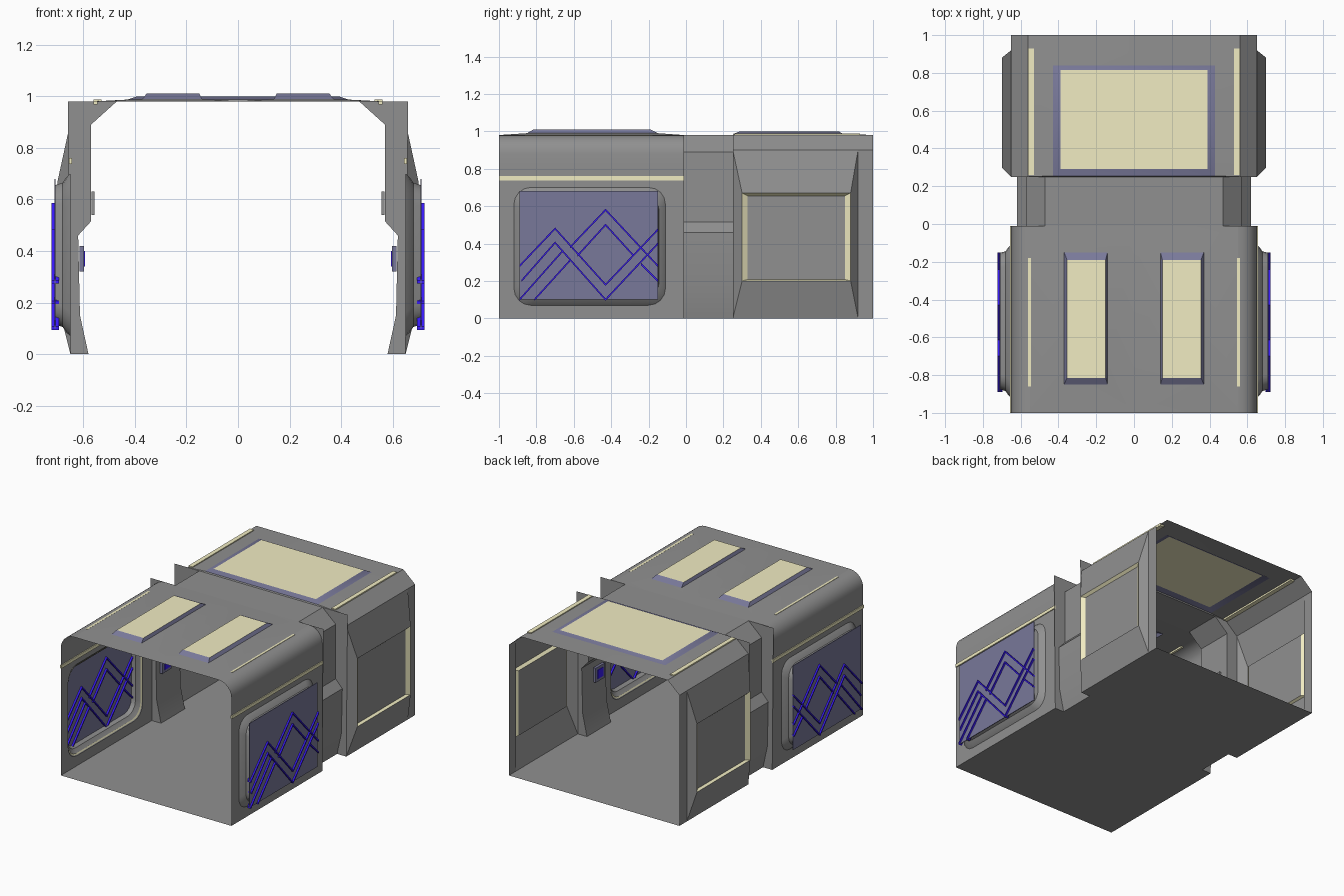
import bpy, bmesh, math

if "Cube" in bpy.data.objects:
    bpy.data.objects.remove(bpy.data.objects["Cube"])

GREY = (0.28, 0.28, 0.28, 1)
CREAM = (0.88, 0.84, 0.54, 1)
SLATE = (0.19, 0.19, 0.32, 1)
BLUE = (0.04, 0.01, 0.95, 1)
mats = {}


def finish(name, verts, faces, color=GREY, mirror=True, smooth=False):
    """Make an object, weld it, and mirror it to the other side."""
    me = bpy.data.meshes.new(name)
    me.from_pydata(verts, [], faces)
    bm = bmesh.new()
    bm.from_mesh(me)
    bmesh.ops.remove_doubles(bm, verts=bm.verts, dist=1e-5)
    bmesh.ops.recalc_face_normals(bm, faces=bm.faces)
    bm.to_mesh(me)
    bm.free()
    ob = bpy.data.objects.new(name, me)
    bpy.context.collection.objects.link(ob)
    if color not in mats:
        mats[color] = bpy.data.materials.new("paint")
        mats[color].diffuse_color = color
    me.materials.append(mats[color])
    if mirror:
        ob.modifiers.new("mirror", 'MIRROR')
    if smooth:
        bpy.ops.object.select_all(action='DESELECT')
        ob.select_set(True)
        bpy.context.view_layer.objects.active = ob
        bpy.ops.object.shade_smooth_by_angle(angle=math.radians(35))
    return ob


def loft(name, axis, loops, cap=False, seg=4, **kw):
    """Bridge (rounded) rectangles: each is depth, a0, a1, b0, b1, radius."""
    verts, faces, n = [], [], 4 * (seg + 1)
    for d, a0, a1, b0, b1, r in loops:
        corners = ((a1 - r, b1 - r), (a0 + r, b1 - r), (a0 + r, b0 + r), (a1 - r, b0 + r))
        for q, (ca, cb) in enumerate(corners):
            for k in range(seg + 1):
                t = (q + k / seg) * math.pi / 2
                a, b = ca + r * math.cos(t), cb + r * math.sin(t)
                verts.append((d, a, b) if axis == 'X' else (a, b, d))
    for i in range(len(loops) - 1):
        for k in range(n):
            m = (k + 1) % n
            faces.append((i * n + k, i * n + m, i * n + n + m, i * n + n + k))
    if cap:
        faces.append(tuple(range((len(loops) - 1) * n, len(loops) * n)))
    return finish(name, verts, faces, **kw)


def sweep(name, profile, y0, y1, **kw):
    """Extrude an open x,z profile along y."""
    n = len(profile)
    verts = [(x, y, z) for y in (y0, y1) for x, z in profile]
    faces = [(i, i + 1, n + i + 1, n + i) for i in range(n - 1)]
    return finish(name, verts, faces, **kw)


def box(name, x0, x1, y0, y1, z0, z1, **kw):
    verts = [(x, y, z) for x in (x0, x1) for y in (y0, y1) for z in (z0, z1)]
    faces = [(0, 1, 3, 2), (4, 6, 7, 5), (0, 4, 5, 1), (2, 3, 7, 6), (0, 2, 6, 4), (1, 5, 7, 3)]
    finish(name, verts, faces, **kw)


# Floor, narrowed at the rib
half = [(0.65, -1), (0.65, -0.01), (0.58, -0.01), (0.58, 0.25), (0.65, 0.25), (0.65, 1)]
outline = half + [(-x, y) for x, y in reversed(half)]
finish("floor", [(x, y, 0) for x, y in outline], [tuple(range(12))], mirror=False)

# Front bay: wall with opening, bulging niche, rounded shoulder, roof with skylight hole
loft("front_wall", 'X', [(0.65, -1, -0.01, 0, 0.735, 0), (0.65, -0.92, -0.11, 0.07, 0.70, 0.09)])
loft("front_niche", 'X', [(0.65, -0.92, -0.11, 0.07, 0.70, 0.09),
                          (0.665, -0.907, -0.123, 0.083, 0.687, 0.09),
                          (0.68, -0.885, -0.145, 0.105, 0.665, 0.08),
                          (0.71, -0.875, -0.152, 0.115, 0.655, 0.08)], smooth=True)
loft("niche_trim", 'X', [(0.653, -0.915, -0.115, 0.075, 0.695, 0.09),
                         (0.657, -0.907, -0.123, 0.083, 0.687, 0.09)], color=CREAM)
box("wall_light_band", 0.644, 0.656, -1, -0.01, 0.738, 0.76, color=CREAM)
shoulder = [(0.65, 0.735), (0.65, 0.80)]
shoulder += [(0.55 + 0.10 * math.cos(t), 0.88 + 0.10 * math.sin(t))
             for t in [i * math.pi / 12 for i in range(7)]]
sweep("front_shoulder", shoulder, -1, -0.01, smooth=True)
loft("front_roof", 'Z', [(0.98, 0, 0.55, -1, -0.01, 0), (0.99, 0.14, 0.37, -0.85, -0.15, 0)],
     seg=1, smooth=True)
loft("front_skylight_frame", 'Z', [(0.99, 0.14, 0.37, -0.85, -0.15, 0),
                                   (1.01, 0.15, 0.355, -0.815, -0.19, 0)],
     seg=1, color=SLATE, smooth=True)
loft("front_skylight", 'Z', [(1.01, 0.15, 0.355, -0.815, -0.19, 0)], cap=True, seg=1, color=CREAM)
box("front_roof_strip", 0.545, 0.56, -0.86, -0.18, 0.968, 0.981, color=CREAM)

# Decorated screen closing the niche, with zigzag fins
box("niche_screen", 0.707, 0.712, -0.89, -0.15, 0.10, 0.68, color=SLATE)
zigzags = [
    [(-0.89, 0.28), (-0.70, 0.48), (-0.43, 0.18), (-0.15, 0.475)],
    [(-0.88, 0.20), (-0.70, 0.405), (-0.43, 0.10), (-0.15, 0.40)],
    [(-0.62, 0.38), (-0.43, 0.58), (-0.15, 0.28)],
    [(-0.58, 0.335), (-0.43, 0.50), (-0.28, 0.335)],
    [(-0.24, 0.29), (-0.15, 0.20)],
    [(-0.89, 0.10), (-0.66, 0.36)],
    [(-0.81, 0.10), (-0.62, 0.31)],
]
w, verts, faces = 0.006, [], []
for line in zigzags:
    for (ya, za), (yb, zb) in zip(line, line[1:]):
        i = len(verts)
        for x in (0.695, 0.723):
            verts += [(x, ya, za - w), (x, yb, zb - w), (x, yb, zb + w), (x, ya, za + w)]
        faces += [(i, i + 1, i + 2, i + 3), (i + 4, i + 5, i + 6, i + 7)]
        faces += [(i + k, i + (k + 1) % 4, i + 4 + (k + 1) % 4, i + 4 + k) for k in range(4)]
finish("screen_fins", verts, faces, color=BLUE)

# Middle rib: inward liner plus flat plates at both ends
rib = [(0, 0.98), (0.47, 0.98), (0.57, 0.89), (0.57, 0.515), (0.62, 0.46), (0.613, 0.15), (0.58, 0)]
sweep("rib_liner", rib, -0.01, 0.25, smooth=True)
plate = rib[1:] + [(0.65, 0), (0.655, 0.5), (0.66, 0.98)]
for label, y in (("front", -0.01), ("back", 0.25)):
    finish("rib_plate_" + label, [(x, y, z) for x, z in plate], [tuple(range(len(plate)))])
# Small control units on the inside of the rib
box("rib_display", 0.556, 0.568, 0.05, 0.19, 0.54, 0.63)
box("rib_switch_frame", 0.597, 0.614, 0.03, 0.13, 0.32, 0.42, color=SLATE)
box("rib_switch", 0.593, 0.60, 0.05, 0.11, 0.34, 0.40, color=BLUE)

# Back bay: end strip, chamfered shoulder, bulged wall with recessed panel
sweep("back_wall_end", [(0.65, 0), (0.65, 0.90)], 0.92, 1)
sweep("back_shoulder", [(0.65, 0.90), (0.56, 0.98)], 0.25, 1)
loft("back_wall_bulge", 'X', [(0.65, 0.25, 0.92, 0, 0.90, 0), (0.70, 0.30, 0.88, 0.20, 0.67, 0)],
     seg=1, smooth=True)
loft("back_panel_trim", 'X', [(0.70, 0.30, 0.88, 0.20, 0.67, 0),
                              (0.682, 0.33, 0.85, 0.208, 0.655, 0)], seg=1, color=CREAM)
loft("back_panel", 'X', [(0.682, 0.33, 0.85, 0.208, 0.655, 0)], cap=True, seg=1)
loft("back_roof", 'Z', [(0.98, -0.56, 0.56, 0.25, 1, 0), (0.987, -0.43, 0.43, 0.255, 0.84, 0)],
     seg=1, mirror=False, smooth=True)
loft("back_skylight_frame", 'Z', [(0.987, -0.43, 0.43, 0.255, 0.84, 0),
                                  (1.0, -0.39, 0.39, 0.29, 0.815, 0)],
     seg=1, mirror=False, color=SLATE, smooth=True)
loft("back_skylight", 'Z', [(1.0, -0.39, 0.39, 0.29, 0.815, 0)], cap=True, seg=1,
     mirror=False, color=CREAM)
box("back_roof_strip", 0.53, 0.56, 0.26, 0.93, 0.97, 0.988, color=CREAM)

for m in bpy.data.materials:
    if m.users and not m.is_grease_pencil:
        m.use_nodes = True
        m.node_tree.nodes["Principled BSDF"].inputs["Base Color"].default_value = m.diffuse_color
